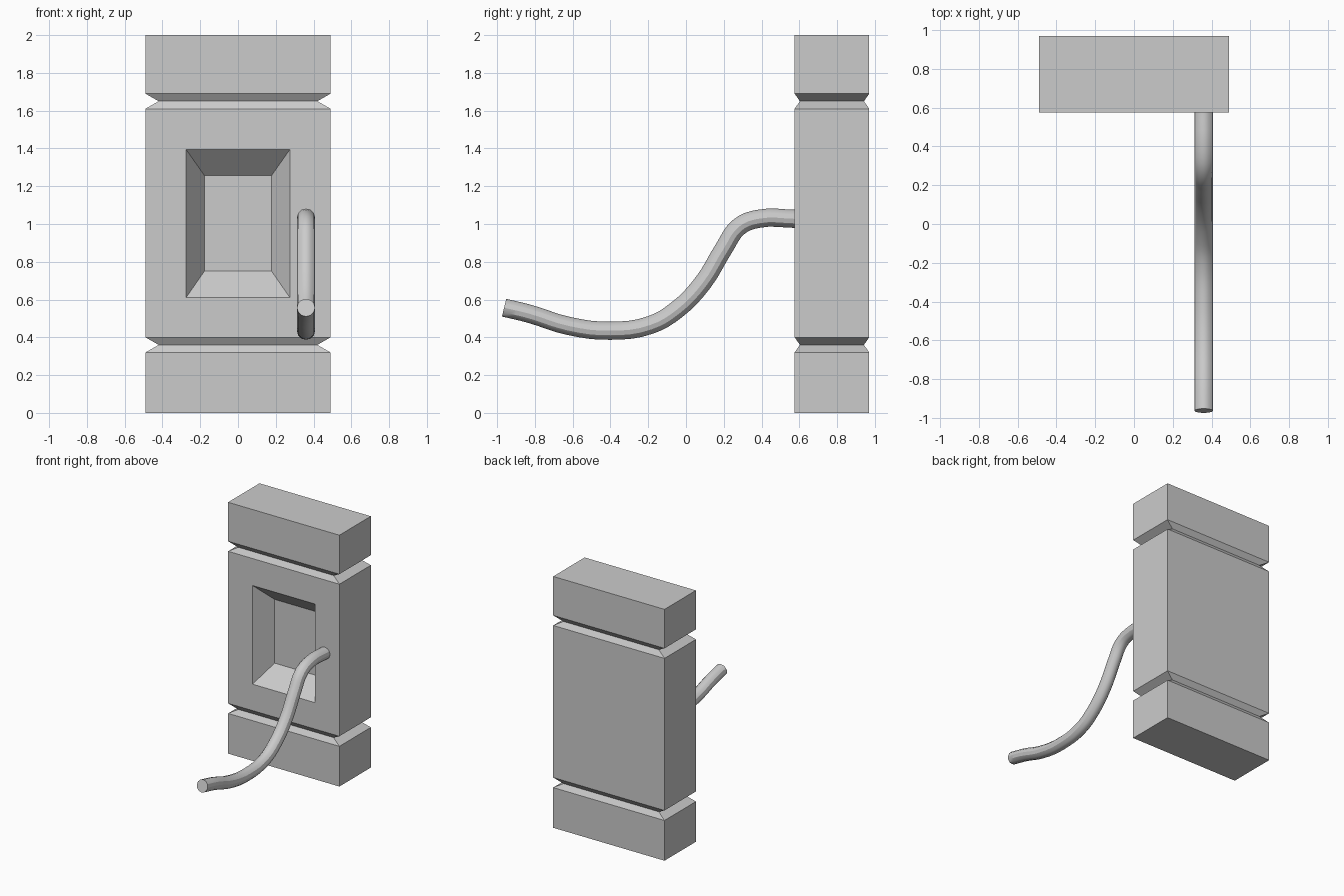
import bpy, bmesh

cube = bpy.data.objects.get("Cube")
if cube:
    bpy.data.objects.remove(cube, do_unlink=True)

# Single plain grey
GREY = (0.6, 0.6, 0.6, 1)
grey = bpy.data.materials.new("stone_grey")
grey.use_nodes = True
grey.diffuse_color = GREY
grey.node_tree.nodes["Principled BSDF"].inputs["Base Color"].default_value = GREY

FRONT, BACK, HALF_WIDTH = 0.575, 0.97, 0.49


def ring(bm, z, inset_x=0, inset_y=0):
    """Rectangular outline of the block at height z, starting with the front edge."""
    x, y0, y1 = HALF_WIDTH - inset_x, FRONT + inset_y, BACK - inset_y
    return [bm.verts.new(p) for p in ((-x, y0, z), (x, y0, z), (x, y1, z), (-x, y1, z))]


def bridge(bm, a, b):
    """Join two four-sided loops and return the new faces."""
    return [bm.faces.new((a[i], a[(i + 1) % 4], b[(i + 1) % 4], b[i])) for i in range(4)]


def panel(bm, x0, x1, z0, z1, y):
    return [bm.verts.new(p) for p in ((x0, y, z0), (x1, y, z0), (x1, y, z1), (x0, y, z1))]


# Block with a V groove around its foot and head
bm = bmesh.new()
rings = [ring(bm, 0)]
for groove in (0.36, 1.65):
    rings += [ring(bm, groove - 0.04), ring(bm, groove, 0.07, 0.028), ring(bm, groove + 0.04)]
rings.append(ring(bm, 2))
walls = [bridge(bm, a, b) for a, b in zip(rings, rings[1:])]
bm.faces.new(rings[0][::-1])
bm.faces.new(rings[-1])

# Sloped window recess in the front of the middle section
front_face = walls[3][0]
outline = list(front_face.verts)
bm.faces.remove(front_face)
rim = panel(bm, -0.275, 0.275, 0.61, 1.395, FRONT)
floor = panel(bm, -0.178, 0.178, 0.75, 1.257, FRONT + 0.14)
bridge(bm, outline, rim)
bridge(bm, rim, floor)
bm.faces.new(floor)
bmesh.ops.recalc_face_normals(bm, faces=bm.faces)
mesh = bpy.data.meshes.new("block")
bm.to_mesh(mesh)
bm.free()
mesh.materials.append(grey)
bpy.context.collection.objects.link(bpy.data.objects.new("block", mesh))

# Bent pipe leaving the front of the block
path = [(0.59, 1.027), (0.38, 1.027), (0.28, 0.985), (0.2, 0.87), (0.09, 0.69),
        (-0.05, 0.545), (-0.19, 0.465), (-0.4, 0.435), (-0.62, 0.46),
        (-0.83, 0.525), (-0.963, 0.557)]
curve = bpy.data.curves.new("pipe", "CURVE")
curve.dimensions = "3D"
curve.bevel_depth = 0.048
curve.bevel_resolution = 4
curve.use_fill_caps = True
curve.resolution_u = 4
spline = curve.splines.new("BEZIER")
spline.bezier_points.add(len(path) - 1)
for point, (y, z) in zip(spline.bezier_points, path):
    point.co = (0.36, y, z)
    point.handle_left_type = point.handle_right_type = "AUTO"
curve.materials.append(grey)
pipe = bpy.data.objects.new("pipe", curve)
bpy.context.collection.objects.link(pipe)

# Turn the pipe into a mesh and smooth it, keeping the cut end sharp
bpy.ops.object.select_all(action="DESELECT")
pipe.select_set(True)
bpy.context.view_layer.objects.active = pipe
bpy.ops.object.convert(target="MESH")
bpy.ops.object.shade_smooth_by_angle()
